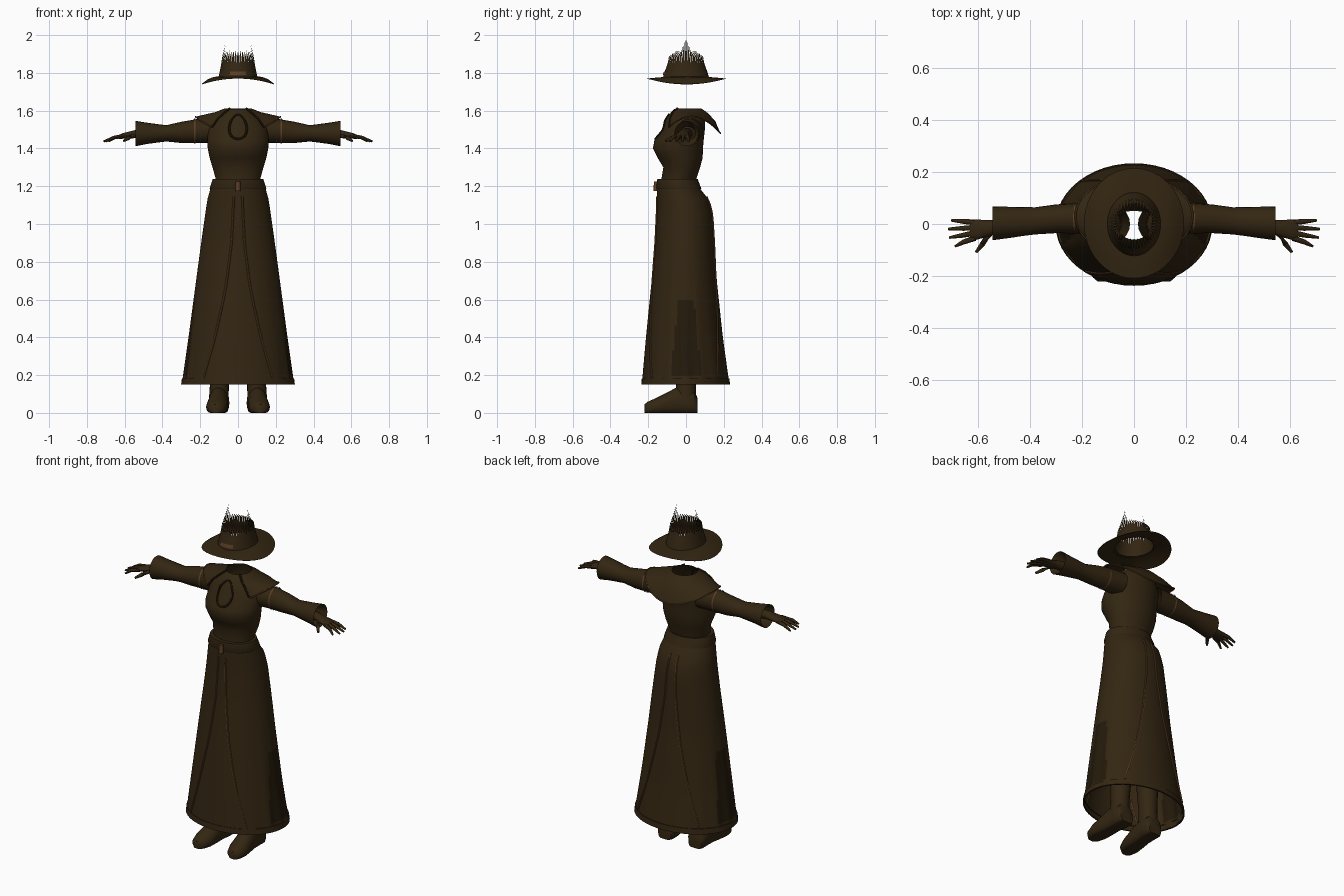
import bpy, math
from mathutils import Vector

if "Cube" in bpy.data.objects:
    bpy.data.objects.remove(bpy.data.objects["Cube"])


def material(name, rgb):
    m = bpy.data.materials.new(name)
    m.use_nodes = True
    m.diffuse_color = (*rgb, 1)
    bsdf = m.node_tree.nodes["Principled BSDF"]
    bsdf.inputs["Base Color"].default_value = (*rgb, 1)
    bsdf.inputs["Roughness"].default_value = 0.9
    return m


CLOTH = material("dark brown cloth", (0.033, 0.019, 0.006))
SHADE = material("deep brown", (0.017, 0.010, 0.003))
TRIM = material("copper trim", (0.11, 0.05, 0.017))


def build(name, verts, faces, mat=CLOTH):
    me = bpy.data.meshes.new(name)
    me.from_pydata([tuple(v) for v in verts], [], faces)
    me.materials.append(mat)
    ob = bpy.data.objects.new(name, me)
    bpy.context.collection.objects.link(ob)
    bpy.ops.object.select_all(action="DESELECT")
    ob.select_set(True)
    bpy.context.view_layer.objects.active = ob
    bpy.ops.object.mode_set(mode="EDIT")
    bpy.ops.mesh.select_all(action="SELECT")
    bpy.ops.mesh.normals_make_consistent(inside=False)
    bpy.ops.object.mode_set(mode="OBJECT")
    bpy.ops.object.shade_smooth_by_angle(angle=math.radians(45))
    return ob


def loft(name, rings, mat=CLOTH, caps=(False, False), closed=True):
    n = len(rings[0])
    faces = []
    for j in range(len(rings) - 1):
        for i in range(n if closed else n - 1):
            k = (i + 1) % n
            faces.append((j * n + i, j * n + k, (j + 1) * n + k, (j + 1) * n + i))
    if caps[0]:
        faces.append(tuple(range(n)))
    if caps[1]:
        faces.append(tuple(range((len(rings) - 1) * n, len(rings) * n)))
    return build(name, [v for r in rings for v in r], faces, mat)


def angles(n):
    return [2 * math.pi * i / n for i in range(n)]


def z_ring(z, hx, yf, yb, cx=0, n=48):
    return [(cx + hx * math.cos(a), (yf + yb) / 2 + (yb - yf) / 2 * math.sin(a), z) for a in angles(n)]


def x_ring(s, x, cy, hy, cz, hz, n=20):
    return [(s * x, cy + hy * math.cos(a), cz + hz * math.sin(a)) for a in angles(n)]


def tube(name, pts, radii, mat=CLOTH, n=8):
    pts = [Vector(p) for p in pts]
    rings = []
    for i, p in enumerate(pts):
        t = (pts[min(i + 1, len(pts) - 1)] - pts[max(i - 1, 0)]).normalized()
        ref = Vector((0, 1, 0)) if abs(t.y) < 0.8 else Vector((0, 0, 1))
        u = t.cross(ref).normalized()
        w = t.cross(u)
        r = radii[min(i, len(radii) - 1)]
        rings.append([p + r * (u * math.cos(a) + w * math.sin(a)) for a in angles(n)])
    return loft(name, rings, mat, (True, True))


def interp(rows, z):
    rows = sorted(rows)
    for a, b in zip(rows, rows[1:]):
        if a[0] <= z <= b[0]:
            f = (z - a[0]) / (b[0] - a[0])
            return [p + (q - p) * f for p, q in zip(a, b)]
    return rows[0] if z < rows[0][0] else rows[-1]


def on_surface(rows, x, z, side, lift=0.0):
    _, hx, yf, yb = interp(rows, z)
    d = math.sqrt(max(0, 1 - (x / hx) ** 2))
    return (x, (yf + yb) / 2 + side * ((yb - yf) / 2 * d + lift), z)


# Bodice: height, half width, front y, back y
torso = [(1.18, .118, -.13, .05), (1.24, .118, -.13, .055), (1.30, .135, -.12, .075),
         (1.35, .15, -.15, .088), (1.40, .16, -.175, .09), (1.44, .163, -.168, .093),
         (1.50, .16, -.125, .10), (1.55, .14, -.112, .10), (1.59, .095, -.08, .088), (1.61, .07, -.06, .08)]
loft("bodice", [z_ring(*r) for r in torso])

# Skirt with soft folds at the sides
skirt = [(.15, .298, -.234, .23), (.4, .262, -.212, .195), (.7, .222, -.182, .163),
         (.9, .195, -.163, .15), (1.05, .174, -.155, .14), (1.13, .162, -.153, .12),
         (1.18, .148, -.153, .08), (1.225, .138, -.15, .055)]
rings = []
for k in range(25):
    z = .15 + k * (1.225 - .15) / 24
    _, hx, yf, yb = interp(skirt, z)
    ring = []
    for (x, y, h), a in zip(z_ring(z, hx, yf, yb, n=96), angles(96)):
        fold = max(0, 1 - z / .8) * math.cos(a) ** 4 * .05 * (math.cos(a * 16) - 1) / 2
        ring.append((x * (1 + fold), y, h))
    rings.append(ring)
skirt_ob = loft("skirt", rings)
skirt_ob.data.materials.append(SHADE)
for p in skirt_ob.data.polygons:
    if .2 < p.center.z < .6 and abs(p.center.y) < .1 * (1 - p.center.z):
        p.material_index = 1

loft("hem_band", [z_ring(.15, .292, -.228, .224), z_ring(.15, .301, -.237, .233), z_ring(.182, .297, -.234, .23),
                  z_ring(.182, .288, -.226, .222)])
loft("waistband", [z_ring(1.185, .148, -.155, .082), z_ring(1.19, .15, -.158, .08),
                   z_ring(1.238, .134, -.152, .062), z_ring(1.238, .118, -.13, .05)])

# Curved seams on the skirt, front and back
seam = [(.18, .185), (.3, .15), (.4, .122), (.55, .088), (.68, .062), (.9, .034), (1.19, .02)]
for side, label, spread in ((-1, "front", 1.0), (1, "back", 1.1)):
    for s, hand in ((1, "left"), (-1, "right")):
        path = []
        for k in range(25):
            z = .185 + k * .04
            path.append(on_surface(skirt, s * spread * interp(seam, z)[1], z, side, .002))
        tube(f"{label}_seam_{hand}", path, [.0055], TRIM, 6)
tube("waist_clasp", [(0, -.158, 1.175), (0, -.158, 1.225)], [.014, .012], TRIM)

# Keyhole neckline
loop = [on_surface(torso, .046 * math.sin(a) * (1 - .2 * math.cos(a)), 1.515 + .065 * math.cos(a), -1, .002)
        for a in angles(24)]
tube("keyhole_edge", loop + loop[:1], [.006], SHADE, 6)

# Shoulder cape: half width, front y, back y, side z, back z
cape = [(.07, -.06, .08, 1.612, 1.612), (.12, -.092, .115, 1.592, 1.588),
        (.175, -.112, .155, 1.58, 1.545), (.225, -.122, .182, 1.568, 1.48)]
rings = []
for hx, yf, yb, zs, zb in cape:
    ring = []
    for i in range(41):
        a = math.radians(-52 + 284 * i / 40)
        c, sn = math.cos(a), math.sin(a)
        ring.append((hx * c, (yf + yb) / 2 + (yb - yf) / 2 * sn, zs + (zb - zs) * sn * sn))
    rings.append(ring)
loft("shoulder_cape", rings, closed=False)
tube("cape_edge", rings[-1], [.004], TRIM, 6)
for s, i in (("right", -1), ("left", 0)):
    tube("lapel_edge_" + s, [r[i] for r in rings], [.006], SHADE, 6)

# Arms, hands and feet, mirrored
sleeve = [(.12, .02, .07, 1.495, .065), (.22, .022, .058, 1.492, .063), (.30, .02, .055, 1.485, .056),
          (.38, .012, .052, 1.48, .043), (.42, .01, .055, 1.48, .048), (.48, .006, .06, 1.48, .056),
          (.542, .003, .065, 1.479, .067), (.538, .003, .06, 1.479, .062), (.42, .01, .04, 1.48, .035)]
palm = [(.40, .005, .03, 1.48, .03), (.53, -.012, .027, 1.478, .024), (.57, -.018, .033, 1.472, .019),
        (.61, -.022, .04, 1.466, .015), (.63, -.024, .036, 1.461, .011)]
foot = [(-.22, .118, .022, .045), (-.205, .116, .042, .058), (-.16, .113, .056, .078), (-.10, .108, .054, .108),
        (-.05, .104, .05, .135), (.0, .10, .054, .14), (.045, .10, .054, .12), (.06, .10, .042, .08)]
for s, hand in ((1, "left"), (-1, "right")):
    loft("sleeve_" + hand, [x_ring(s, *r) for r in sleeve])
    loft("shoulder_trim_" + hand, [x_ring(s, x, .022, .061, 1.492, .066) for x in (.226, .234)], TRIM)
    loft("palm_" + hand, [x_ring(s, *r, n=14) for r in palm], caps=(True, True))
    for f in range(4):
        y0, y1 = .006 - f * .02, .014 - f * .033
        reach = (.7, .712, .708, .685)[f]
        tube(f"finger_{f + 1}_{hand}",
             [(s * .61, y0, 1.465), (s * .655, (y0 + y1) / 2, 1.458), (s * reach, y1, 1.437)], [.011, .0095, .005])
    tube("thumb_" + hand, [(s * .555, -.035, 1.468), (s * .58, -.075, 1.455), (s * .605, -.108, 1.44)],
         [.014, .011, .006])
    loft("foot_" + hand,
         [[(s * cx + hw * math.cos(a), y, max(0, top * (.4 + .6 * math.sin(a)))) for a in angles(20)]
          for y, cx, hw, top in foot], caps=(True, True))
    loft("boot_shaft_" + hand, [z_ring(z, r, -r - .002, r + .002, s * cx, 20)
                                for z, r, cx in ((.07, .052, .102), (.16, .05, .098), (.35, .06, .092),
                                                 (.6, .07, .085))])

# Hat brim, drooping at the sides
rings = []
for r, drop in ((.10, 0), (.13, .004), (.16, .016), (.192, .04), (.19, .043), (.15, .018), (.10, .006)):
    rings.append([(r * math.cos(a), r * 1.1 * math.sin(a) + .003,
                   1.782 - drop * math.cos(a) ** 2 - .012 * (r / .19) ** 2 * math.sin(a) ** 2) for a in angles(48)])
loft("hat_brim", rings)
loft("hat_crown", [z_ring(z, hx, -hy, hy) for z, hx, hy in
                   ((1.775, .104, .122), (1.80, .098, .115), (1.83, .092, .104), (1.855, .088, .096))])

# Ragged crown top made of narrow spikes
verts, faces = [], []
for i in range(40):
    a, w = 2 * math.pi * i / 40, math.pi / 40
    tall = max(0, 1 - abs(math.sin(a)) / .45)
    for da, f, z in ((-w, 1, 1.85), (w, 1, 1.85), (w * .75, .94, 1.885), (-w * .75, .94, 1.885)):
        verts.append((.089 * f * math.cos(a + da), .097 * f * math.sin(a + da), z))
    verts.append(((.074 - .014 * tall) * math.cos(a), .05 * math.sin(a), 1.918 + .082 * tall))
    b = i * 5
    faces += [(b, b + 1, b + 2, b + 3), (b + 3, b + 2, b + 4)]
build("hat_crown_spikes", verts, faces)

# Hat buckle plate, wrapped on the crown front
plate = [math.radians(270 + d) for d in range(-25, 26, 5)]
loft("hat_buckle", [[(hx * math.cos(a), hy * math.sin(a), z) for a in plate]
                    for z, hx, hy in ((1.79, .104, .122), (1.808, .100, .117))], TRIM, closed=False)
